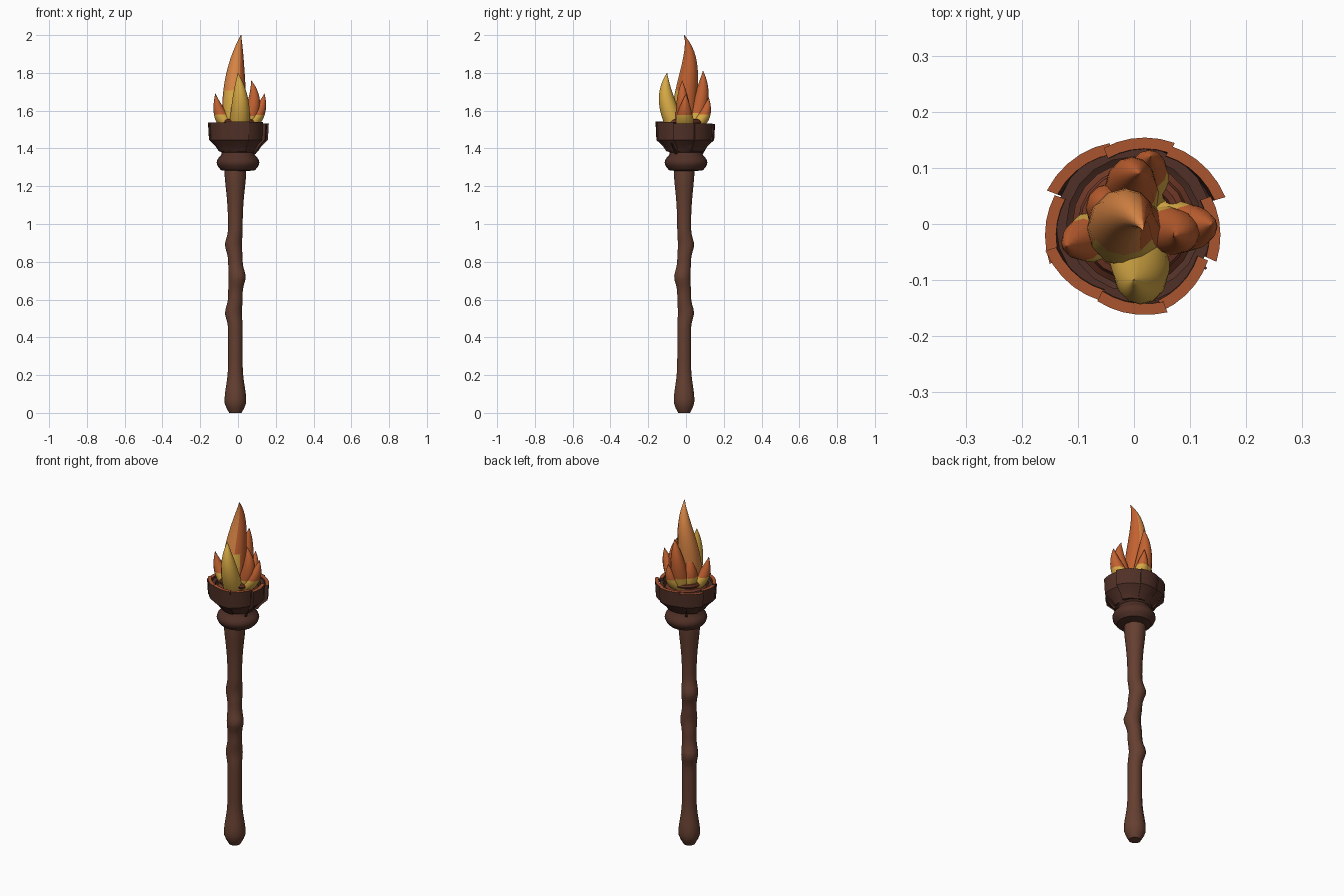
import bpy
import bmesh
import math
import random
from mathutils import Vector

random.seed(4)

default_cube = bpy.data.objects.get("Cube")
if default_cube:
    bpy.data.objects.remove(default_cube, do_unlink=True)


def make_material(name, *rgb):
    material = bpy.data.materials.new(name)
    material.use_nodes = True
    material.diffuse_color = (*rgb, 1)
    shader = material.node_tree.nodes["Principled BSDF"]
    shader.inputs["Base Color"].default_value = (*rgb, 1)
    return material


wood = make_material("handle brown", .13, .05, .03)
dark_wood = make_material("dark brown", .08, .03, .02)
worn_edge = make_material("worn orange edge", .4, .09, .03)
ember = make_material("ember brown", .16, .04, .02)
yellow = make_material("flame yellow", .68, .4, .06)
orange = make_material("flame orange", .7, .24, .06)
deep_orange = make_material("flame deep orange", .54, .12, .03)
flame_colours = [yellow, orange, deep_orange]


def skin_rings(name, rings, materials, rule=None, smooth_degrees=40):
    """Skin a row of point rings, cap both ends and colour faces by a rule."""
    bm = bmesh.new()
    loops = [[bm.verts.new(point) for point in ring] for ring in rings]
    for low, high in zip(loops, loops[1:]):
        for i in range(len(low)):
            bm.faces.new((low[i - 1], low[i], high[i], high[i - 1]))
    bm.faces.new(loops[0])
    bm.faces.new(loops[-1])
    bmesh.ops.recalc_face_normals(bm, faces=bm.faces)
    bm.normal_update()
    if rule:
        for face in bm.faces:
            face.material_index = rule(face.calc_center_median(), face.normal)
    mesh = bpy.data.meshes.new(name)
    bm.to_mesh(mesh)
    bm.free()
    for material in materials:
        mesh.materials.append(material)
    obj = bpy.data.objects.new(name, mesh)
    bpy.context.collection.objects.link(obj)
    bpy.ops.object.select_all(action="DESELECT")
    obj.select_set(True)
    bpy.context.view_layer.objects.active = obj
    bpy.ops.object.shade_smooth_by_angle(angle=math.radians(smooth_degrees))


def polar(radius, angle, height):
    return Vector((radius * math.cos(angle), radius * math.sin(angle), height))


def circle(centre, radius, sides):
    return [centre + polar(radius, math.tau * i / sides, 0)
            for i in range(sides)]


def lathe(name, profile, materials, rule=None):
    """Revolve (radius, height) pairs given in hundredths."""
    rings = [circle(Vector((0, 0, height / 100)), radius / 100, 20)
             for radius, height in profile]
    skin_rings(name, rings, materials, rule)


def bump(height, centre, width):
    return math.exp(-((height - centre) / width) ** 2)


# Gnarled handle: rounded foot, flared top and three alternating knots
handle_length = 1.3
handle_rows = 52
handle_rings = []
for row in range(handle_rows + 1):
    z = handle_length * row / handle_rows
    centre = Vector((-.014, -.01, z))
    radius = .038 + .019 * bump(z, .07, .1) + .02 * bump(z, handle_length, .16)
    for knot_height, side in ((.53, -1), (.72, 1), (.89, -1)):
        knot = bump(z, knot_height, .045)
        centre += Vector((side, -side, 0)) * knot * .01
        radius += knot * .007
    radius *= min(1, .65 + z * 9)
    handle_rings.append(circle(centre, radius, 10))
skin_rings("handle", handle_rings, [wood])

# Rounded collar below the bowl
collar_profile = [(9 + 2.3 * math.sin(math.pi * i / 8), 128.5 + i)
                  for i in range(9)]
lathe("collar", [(5, 128), *collar_profile, (8, 139)], [dark_wood])

# Hollow bowl behind the boards
lathe("bowl", [(7, 137), (9, 138), (11, 141), (13, 144), (14, 152),
               (12, 152), (12, 147), (9, 145)], [dark_wood])


def add_board(name, angle, half_width, lift, shift, swing):
    """Curved overlapping board with a worn top edge."""
    top = 1.535 + lift
    outer = [(.093, 1.385), (.11, 1.41), (.147, 1.445), (.152, top)]
    inner = [(radius - .02, height) for radius, height in reversed(outer)]
    rings = []
    for i in range(6):
        across = i / 2.5 - 1
        offset = shift + swing * across
        rings.append([polar(radius + offset, angle + half_width * across, height)
                      for radius, height in outer + inner])
    skin_rings(name, rings, [dark_wood, worn_edge],
               lambda centre, normal: int(normal.z > .5 and centre.z > 1.5))


# Ring of eight uneven boards around the bowl
board_count = 8
for k in range(board_count):
    add_board(f"bowl_board_{k + 1}",
              math.tau * (k + random.uniform(-.1, .1)) / board_count,
              random.uniform(.38, .46), random.uniform(-.01, .01),
              random.uniform(0, .01), random.choice((-.008, .008)))

# Loose splinters sticking out of the bowl
for name, angle in (("front_splinter", -.55), ("back_splinter", 2.2)):
    skin_rings(name, [circle(polar(.1, angle, 1.37), .008, 4),
                      circle(polar(.15, angle, 1.43), .003, 4)], [dark_wood])

# Ember bed and its raised ring
lathe("ember_bed", [(11, 145), (11, 150), (9, 152), (5, 152)], [ember])
ring_profile = [(8.5 + 1.5 * math.cos(a), 154 + 1.5 * math.sin(a))
                for a in (math.pi * (i / 4 - .5) for i in range(9))]
lathe("ember_ring", ring_profile, [ember])


def main_flame_rule(centre, normal):
    if centre.z < 1.6 or (centre.z < 1.72 and normal.y < -.6):
        return 0
    return 2 if normal.x > .45 else 1


def front_flame_rule(centre, normal):
    return 0


def side_flame_rule(centre, normal):
    return 0 if centre.z < 1.58 else 2


def bezier(points, t):
    while len(points) > 1:
        points = [a.lerp(b, t) for a, b in zip(points, points[1:])]
    return points[0]


def add_flame(name, radius, rule, *controls):
    """Tapering tongue; controls are hundredths from the ember bed centre."""
    bed = Vector((0, 0, 1.51))
    bend = [bed + Vector(point) / 100 for point in controls]
    root = bed + Vector((bend[0].x, bend[0].y, 0)) * .4
    steps = 14
    rings = []
    for i in range(steps + 1):
        t = i / steps
        taper = max(1 - t * t, .02)
        rings.append(circle(bezier([root, *bend], t), radius * taper, 12))
    skin_rings(name, rings, flame_colours, rule, 60)


# Flame: one tall curling tongue with smaller ones licking around it
add_flame("main_flame", .068, main_flame_rule,
          (-3, -2, 19), (-1, 6, 37), (1.6, -1, 49))
add_flame("front_flame", .054, front_flame_rule, (2, -13, 17), (0, -10, 29))
add_flame("back_flame", .05, side_flame_rule, (-1, 10, 19), (1, 9, 30))
add_flame("right_flame", .05, side_flame_rule, (-10, -3, 5), (-12, -4, 18))
add_flame("left_flame", .05, side_flame_rule, (12, -1, 7), (14, 0, 18))
add_flame("left_upper_flame", .044, side_flame_rule, (11, -2, 15), (7, -2, 25))
add_flame("rear_low_flame", .045, side_flame_rule, (3, 11, 6), (3, 12, 16))
add_flame("rear_right_flame", .05, side_flame_rule, (-6, 4, 11), (-4, 3, 21))
